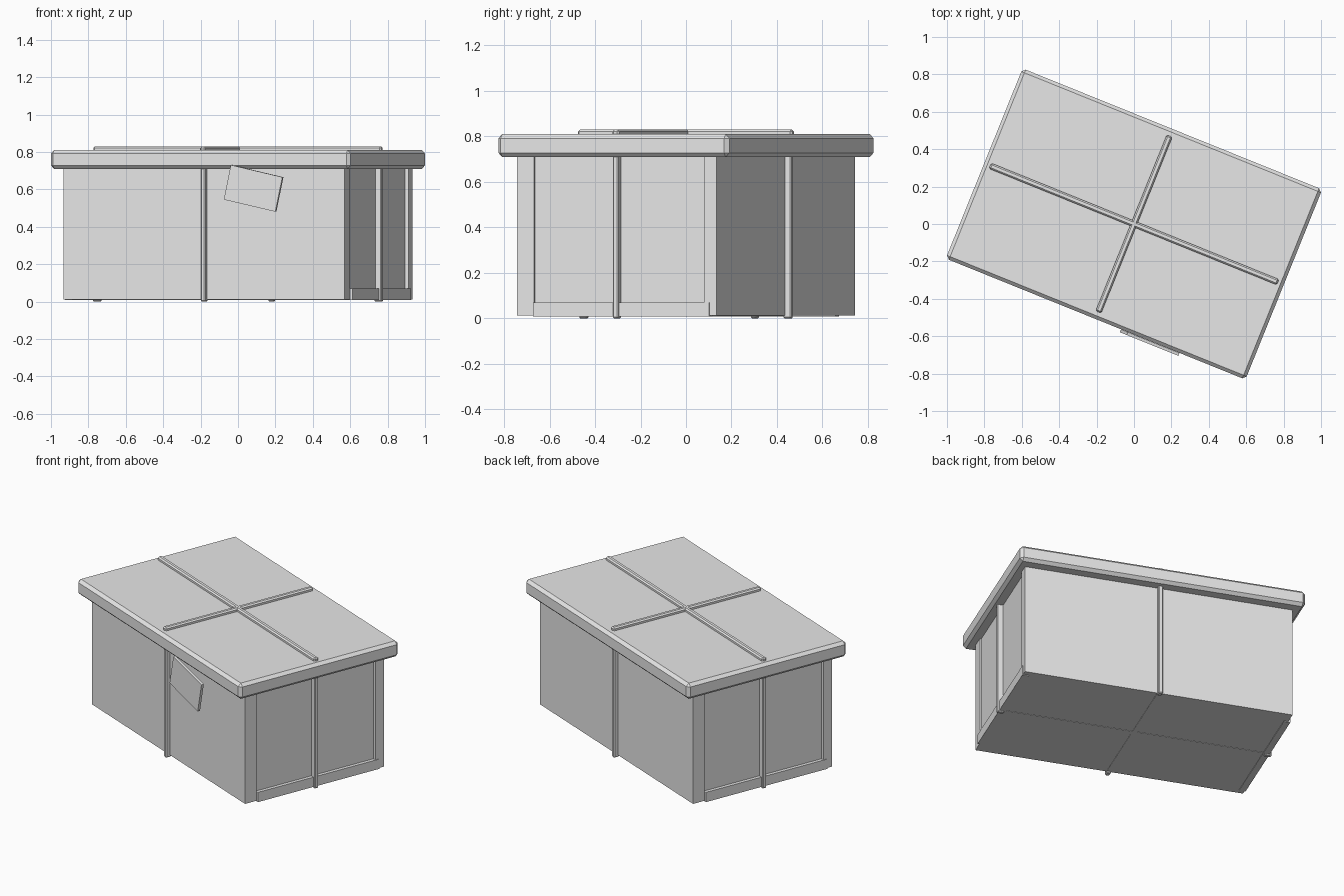
import bpy, math
from mathutils import Matrix

if "Cube" in bpy.data.objects:
    bpy.data.objects.remove(bpy.data.objects["Cube"])

TURN = Matrix.Rotation(math.radians(-22), 4, 'Z')   # whole box sits turned on the ground

grey = bpy.data.materials.new("plain_grey")
grey.diffuse_color = (0.8, 0.8, 0.8, 1)
grey.use_nodes = True
grey.node_tree.nodes["Principled BSDF"].inputs["Base Color"].default_value = grey.diffuse_color


def block(name, u, v, z, bevel=0.0, tilt=0.0):
    """Box from (min, max) ranges in the box's own axes, then turned with the rest."""
    bpy.ops.mesh.primitive_cube_add(size=1)
    ob = bpy.context.object
    ob.name = name
    size = [r[1] - r[0] for r in (u, v, z)]
    mid = [(r[0] + r[1]) / 2 for r in (u, v, z)]
    ob.data.transform(Matrix.Diagonal((*size, 1)))
    ob.matrix_world = TURN @ Matrix.Translation(mid) @ Matrix.Rotation(tilt, 4, 'Y')
    if bevel:
        mod = ob.modifiers.new("chamfer", 'BEVEL')
        mod.width = bevel
        mod.segments = 1
    ob.data.materials.append(grey)
    return ob


def pair(name, u, v, z, bevel=0.0):
    """A part and its copy half a turn round the vertical axis."""
    block(name + "_a", u, v, z, bevel)
    block(name + "_b", (-u[1], -u[0]), (-v[1], -v[0]), z, bevel)


# Body and chamfered lid
block("box_body", (-0.797, 0.797), (-0.475, 0.475), (0.012, 0.72))
block("lid", (-0.864, 0.864), (-0.548, 0.548), (0.71, 0.81), bevel=0.018)

# Folded paper borders around the recessed end panels
pair("end_fold_wide", (0.78, 0.815), (0.414, 0.475), (0.012, 0.715))
pair("end_fold_thin", (0.78, 0.806), (-0.475, -0.395), (0.012, 0.715))
pair("end_fold_bottom", (0.78, 0.819), (-0.395, 0.44), (0.008, 0.07))

# Ribbon crossing the lid
block("lid_ribbon_long", (-0.83, 0.83), (-0.016, 0.016), (0.80, 0.83), bevel=0.008)
block("lid_ribbon_short", (-0.016, 0.016), (-0.508, 0.508), (0.80, 0.83), bevel=0.008)

# Ribbon down the four sides and under the bottom
pair("end_ribbon", (0.79, 0.832), (-0.013, 0.013), (0.0, 0.72), bevel=0.005)
pair("side_ribbon", (-0.013, 0.013), (0.465, 0.503), (0.0, 0.72), bevel=0.005)
block("bottom_ribbon_long", (-0.80, 0.80), (-0.013, 0.013), (0.010, 0.03))
block("bottom_ribbon_short", (-0.013, 0.013), (-0.47, 0.47), (0.010, 0.03))

# Gift tag hanging askew at the front
block("gift_tag", (0.163, 0.467), (-0.565, -0.549), (0.511, 0.700),
      tilt=math.radians(12.3))
